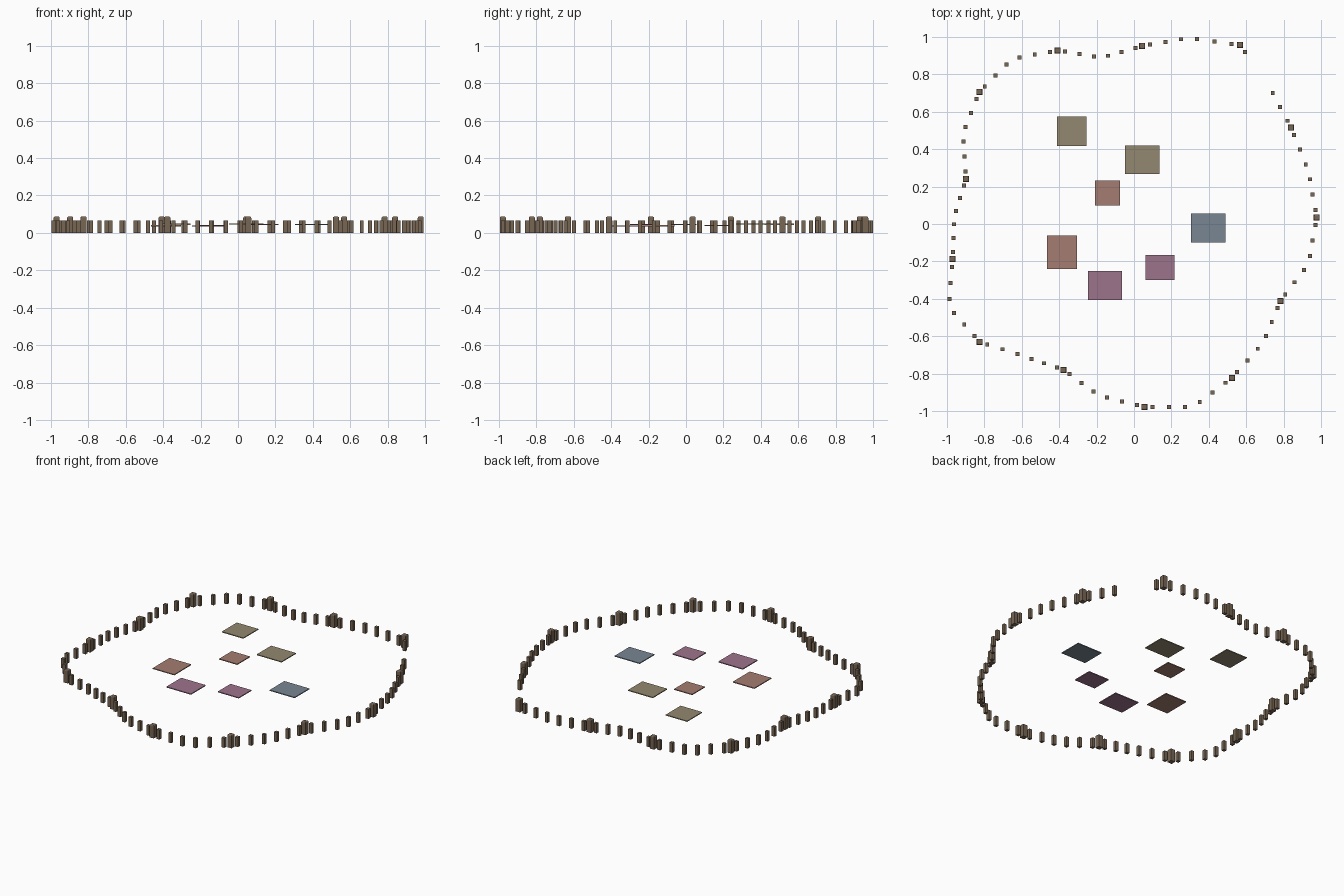
import bpy, bmesh
from math import sin, cos, pi
from mathutils import Vector

if "Cube" in bpy.data.objects:
    bpy.data.objects.remove(bpy.data.objects["Cube"])


def material(name, rgb):
    m = bpy.data.materials.new(name)
    m.diffuse_color = (*rgb, 1)
    m.use_nodes = True
    m.node_tree.nodes["Principled BSDF"].inputs["Base Color"].default_value = m.diffuse_color
    return m


def add_box(bm, x, y, z0, z1, sx, sy, r=0.0):
    """Box from z0 to z1; an optional radius rounds off the top edge."""
    def ring(z, inset):
        return [bm.verts.new((x + a * (sx / 2 - inset), y + b * (sy / 2 - inset), z))
                for a, b in ((-1, -1), (1, -1), (1, 1), (-1, 1))]
    rings = [ring(z0, 0), ring(z1 - r, 0)]
    if r:
        for s in (1, 2, 3, 4):
            t = s * pi / 8
            rings.append(ring(z1 - r + r * sin(t), r * (1 - cos(t))))
    bm.faces.new(rings[0][::-1])
    bm.faces.new(rings[-1])
    for lo, hi in zip(rings, rings[1:]):
        for i in range(4):
            j = (i + 1) % 4
            bm.faces.new((lo[i], lo[j], hi[j], hi[i]))


def finish(bm, name, mat):
    me = bpy.data.meshes.new(name)
    bm.to_mesh(me)
    bm.free()
    me.materials.append(mat)
    bpy.context.collection.objects.link(bpy.data.objects.new(name, me))


# Fence outline: main posts alternate with mid-span bends
outline = [Vector(p) for p in (
    (.567, .957), (.292, .995), (.044, .952), (-.176, .889), (-.408, .928),
    (-.653, .883), (-.827, .705), (-.915, .481), (-.898, .24), (-.962, .036),
    (-.97, -.187), (-.99, -.445), (-.825, -.63), (-.583, -.709), (-.378, -.78),
    (-.183, -.918), (.055, -.978), (.317, -.978), (.524, -.823), (.689, -.636),
    (.784, -.411), (.933, -.212), (.977, .035), (.934, .28), (.84, .515), (.722, .738))]

wood = material("wood", (.19, .135, .09))
pickets, posts = bmesh.new(), bmesh.new()
n = len(outline)
for k, a in enumerate(outline):
    b = outline[(k + 1) % n]
    if k % 2 == 0:
        add_box(posts, a.x, a.y, 0, .087, .032, .032, .007)
    # The last span keeps only its final picket, leaving the gateway open
    for t in ((5 / 6,) if k == n - 1 else (1 / 6, 1 / 2, 5 / 6)):
        p = a.lerp(b, t)
        add_box(pickets, p.x, p.y, 0, .065, .021, .021)
finish(pickets, "fence_pickets", wood)
finish(posts, "fence_main_posts", wood)

# Floating plot slabs: x0, x1, y0, y1, mid height, colour
olive = material("olive", (.29, .25, .16))
brick = material("brick", (.37, .203, .165))
slate = material("slate", (.19, .24, .288))
plum = material("plum", (.34, .175, .26))
slabs = [
    (-.412, -.253, .418, .576, .046, olive),
    (-.048, .136, .268, .42, .048, olive),
    (-.209, -.075, .099, .233, .040, brick),
    (.305, .49, -.1, .056, .044, slate),
    (-.465, -.305, -.24, -.061, .038, brick),
    (-.246, -.064, -.407, -.251, .036, plum),
    (.061, .216, -.3, -.167, .045, plum)]
for i, (x0, x1, y0, y1, z, mat) in enumerate(slabs):
    bm = bmesh.new()
    add_box(bm, (x0 + x1) / 2, (y0 + y1) / 2, z - .003, z + .003, x1 - x0, y1 - y0)
    finish(bm, f"plot_slab_{i + 1}", mat)
